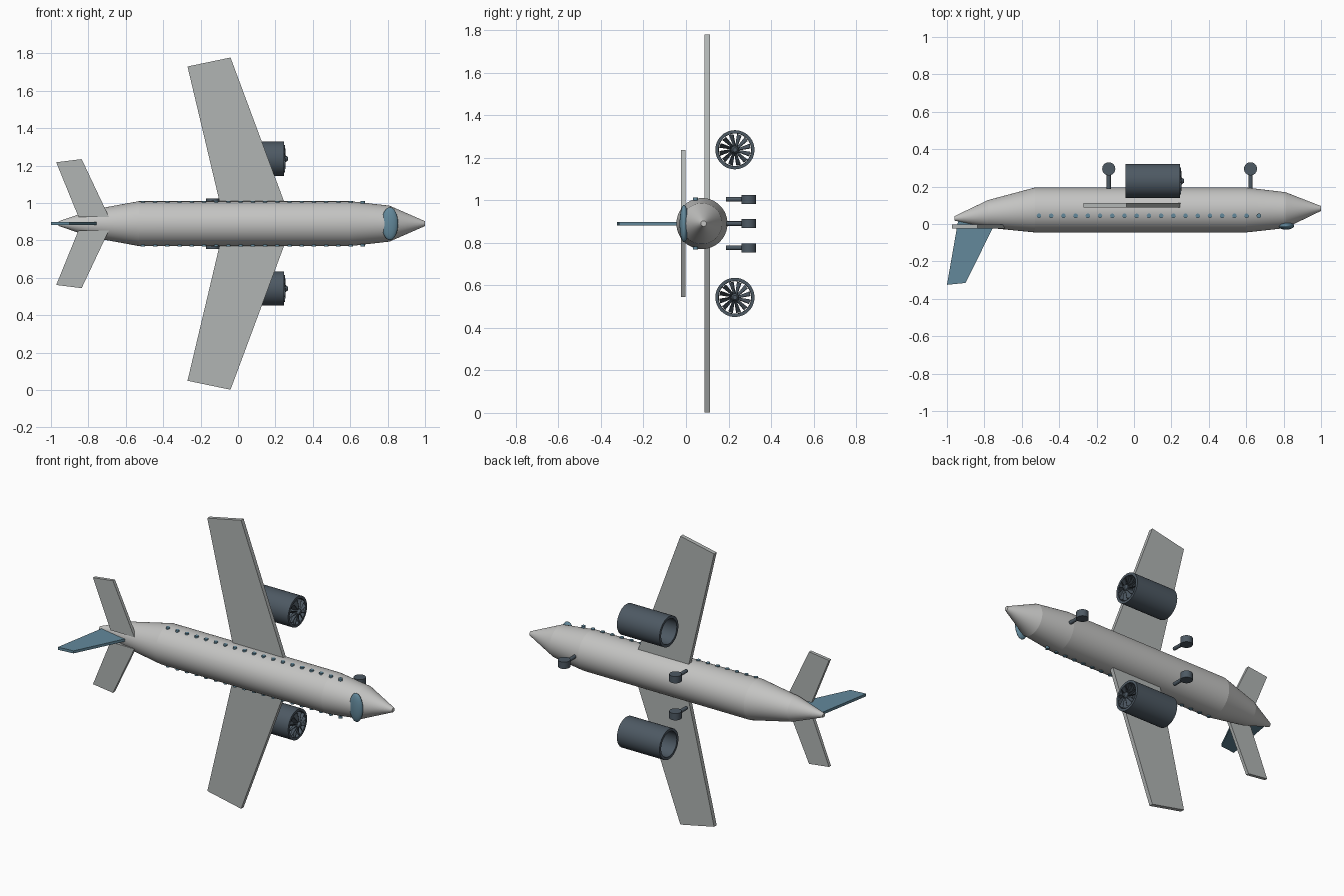
import bpy, bmesh, math
from mathutils import Vector, Matrix

if "Cube" in bpy.data.objects:
    bpy.data.objects.remove(bpy.data.objects["Cube"])

MID = 0.89   # height of the fuselage axis


def material(name, rgb):
    m = bpy.data.materials.new(name)
    m.use_nodes = True
    m.diffuse_color = (*rgb, 1)
    m.node_tree.nodes["Principled BSDF"].inputs["Base Color"].default_value = (*rgb, 1)
    return m


body_grey = material("body grey", (0.55, 0.55, 0.54))
wing_grey = material("wing grey", (0.44, 0.46, 0.455))
teal_blue = material("teal blue", (0.125, 0.25, 0.33))
dark_slate = material("dark slate", (0.075, 0.1, 0.125))


def finish(bm, name, mat, smooth=None):
    bmesh.ops.recalc_face_normals(bm, faces=bm.faces)
    mesh = bpy.data.meshes.new(name)
    bm.to_mesh(mesh)
    bm.free()
    mesh.materials.append(mat)
    ob = bpy.data.objects.new(name, mesh)
    bpy.context.collection.objects.link(ob)
    if smooth:
        bpy.ops.object.select_all(action='DESELECT')
        ob.select_set(True)
        bpy.context.view_layer.objects.active = ob
        bpy.ops.object.shade_smooth_by_angle(angle=math.radians(smooth))
    return ob


def rings(bm, stations, sides, closed=False):
    """Skin circles (x, y, z, radius) lying across the x axis."""
    loops = []
    for x, y, z, r in stations:
        angles = [2 * math.pi * i / sides for i in range(sides)]
        loops.append([bm.verts.new((x, y + r * math.cos(a), z + r * math.sin(a))) for a in angles])
    pairs = list(zip(loops, loops[1:]))
    if closed:
        pairs.append((loops[-1], loops[0]))
    for a, b in pairs:
        for i in range(sides):
            j = (i + 1) % sides
            bm.faces.new((a[i], a[j], b[j], b[i]))
    if not closed:
        bm.faces.new(loops[0])
        bm.faces.new(loops[-1])


def rod(bm, start, end, radius, sides):
    start, end = Vector(start), Vector(end)
    axis = end - start
    turn = axis.to_track_quat('Z', 'Y').to_matrix().to_4x4()
    bmesh.ops.create_cone(bm, cap_ends=True, segments=sides, radius1=radius, radius2=radius,
                          depth=axis.length,
                          matrix=Matrix.Translation((start + end) / 2) @ turn)


def plate(name, mat, outline, offset):
    """Extrude a closed outline of points along an offset vector."""
    bm = bmesh.new()
    face = bm.faces.new([bm.verts.new(p) for p in outline])
    moved = bmesh.ops.extrude_face_region(bm, geom=[face])["geom"]
    bmesh.ops.translate(bm, vec=offset, verts=[v for v in moved if isinstance(v, bmesh.types.BMVert)])
    return finish(bm, name, mat)


# Fuselage with tapered tail and nose
bm = bmesh.new()
rings(bm, [(x, y, MID, r) for x, y, r in (
    (-0.96, 0.03, 0.012), (-0.78, 0.054, 0.074), (-0.53, 0.075, 0.12),
    (0.6, 0.075, 0.12), (0.81, 0.074, 0.096), (1.0, 0.083, 0.013))], 64)
finish(bm, "fuselage", body_grey, 6)

# Cockpit window, a flattened bubble set into the nose
bm = bmesh.new()
bmesh.ops.create_uvsphere(bm, u_segments=32, v_segments=16, radius=1,
                          matrix=Matrix.Translation((0.812, -0.009, MID))
                          @ Matrix.Diagonal((0.044, 0.021, 0.088, 1)))
finish(bm, "cockpit_window", teal_blue, 40)

# Tail fin
plate("tail_fin", teal_blue,
      [(x, y, MID - 0.008) for x, y in
       ((-0.94, 0.02), (-1.0, -0.325), (-0.9, -0.315), (-0.735, 0.02))], (0, 0, 0.016))

for side, tag in ((1, "upper"), (-1, "lower")):
    def mirrored(points, y):
        return [(x, y, MID + side * h) for x, h in points]

    # Swept wings and tailplanes
    plate(tag + "_wing", wing_grey,
          mirrored(((-0.085, 0.06), (-0.27, 0.84), (-0.04, 0.888), (0.268, 0.06)), 0.087), (0, 0.025, 0))
    plate(tag + "_tailplane", wing_grey,
          mirrored(((-0.853, 0.036), (-0.972, 0.328), (-0.836, 0.345), (-0.69, 0.036)), -0.023), (0, 0.02, 0))

    # Cabin windows
    bm = bmesh.new()
    for i in range(19):
        x = -0.508 + i * 0.0653
        rod(bm, (x, 0.044, MID + side * 0.108), (x, 0.044, MID + side * 0.122), 0.012, 16)
    finish(bm, tag + "_cabin_windows", teal_blue, 40)

    # Hollow engine casing
    y, z = 0.23, MID + side * 0.347
    bm = bmesh.new()
    rings(bm, [(-0.045, y, z, 0.076), (-0.045, y, z, 0.092),
               (0.245, y, z, 0.092), (0.245, y, z, 0.077)], 48, closed=True)
    finish(bm, tag + "_engine_casing", dark_slate, 40)

    # Fan hub and twisted blades
    bm = bmesh.new()
    rings(bm, [(0.215, y, z, 0.018), (0.255, y, z, 0.018), (0.266, y, z, 0.01)], 24)
    finish(bm, tag + "_fan_hub", dark_slate, 40)
    bm = bmesh.new()
    for i in range(12):
        turn = Matrix.Rotation(2 * math.pi * i / 12, 3, 'X')
        corners = ((0.254, 0.014, -0.004), (0.225, 0.014, 0.004),
                   (0.225, 0.07, 0.026), (0.25, 0.073, 0.006))
        bm.faces.new([bm.verts.new(turn @ Vector(c) + Vector((0, y, z))) for c in corners])
    blades = finish(bm, tag + "_fan_blades", dark_slate)
    blades.modifiers.new("thickness", 'SOLIDIFY').thickness = 0.003

# Landing gear: a strut and a wheel each
for name, x, z in (("nose", 0.623, MID), ("upper_main", -0.135, MID + 0.114),
                   ("lower_main", -0.135, MID - 0.114)):
    bm = bmesh.new()
    rod(bm, (x, 0.188, z), (x, 0.28, z), 0.011, 16)
    finish(bm, name + "_gear_strut", dark_slate, 40)
    bm = bmesh.new()
    rod(bm, (x, 0.295, z - 0.021), (x, 0.295, z + 0.021), 0.035, 32)
    finish(bm, name + "_gear_wheel", dark_slate, 40)
